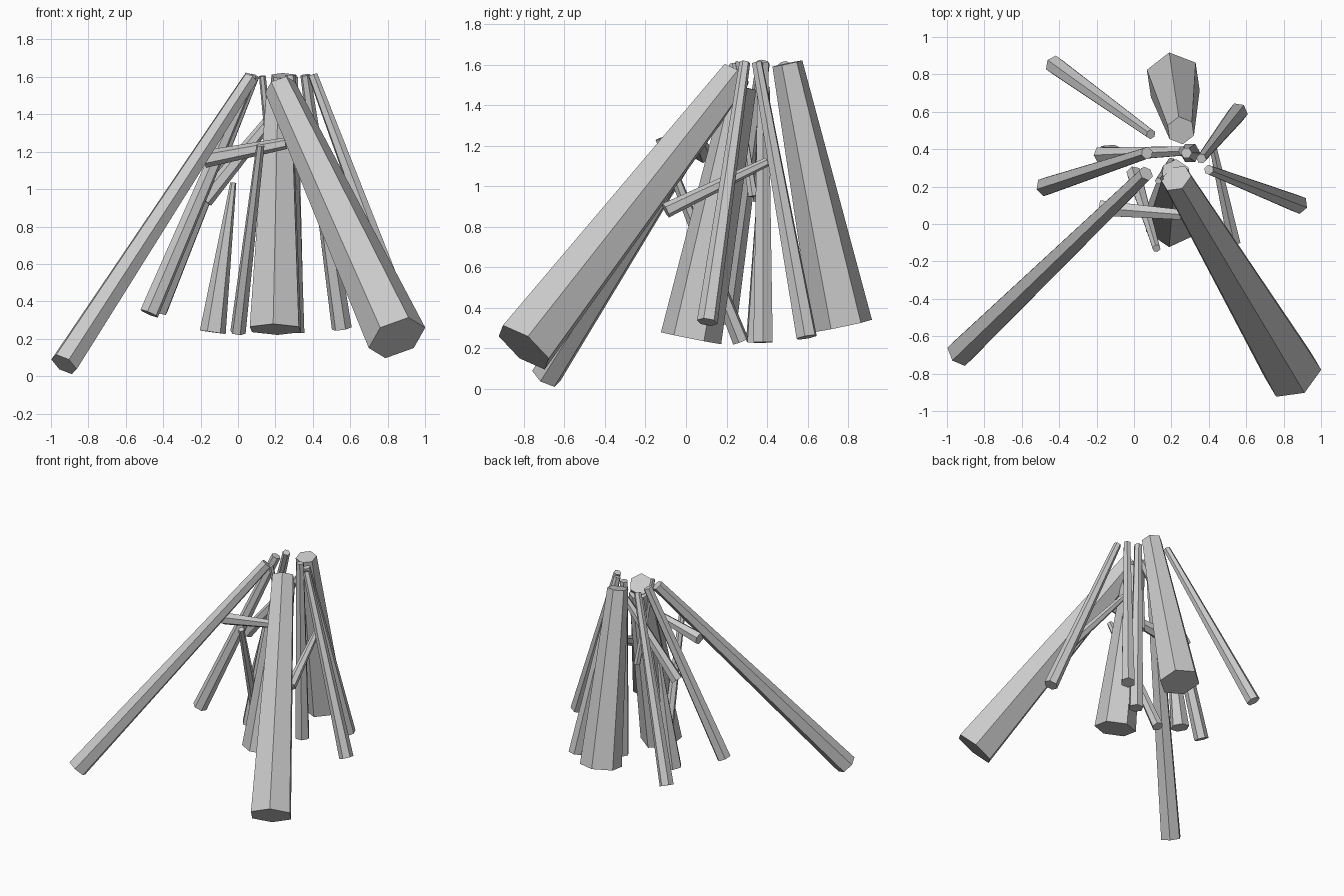
import bpy
from mathutils import Vector


def log(name, bottom, top, r_bottom, r_top):
    """Tapered six-sided log between two points."""
    a, b = Vector(bottom), Vector(top)
    axis = b - a
    bpy.ops.mesh.primitive_cone_add(vertices=6, radius1=r_bottom, radius2=r_top,
                                    depth=axis.length, location=(a + b) / 2)
    ob = bpy.context.object
    ob.name = name
    ob.rotation_euler = axis.to_track_quat('Z', 'Y').to_euler()
    return ob


# Thick logs
log("thick_log_front", (0.85, -0.80, 0.205), (0.225, 0.245, 1.545), 0.162, 0.086)
log("thick_log_back", (0.21, 0.77, 0.31), (0.25, 0.50, 1.605), 0.152, 0.076)
log("thick_log_middle", (0.20, 0.025, 0.25), (0.22, 0.27, 1.49), 0.152, 0.078)

# Long leaning log
log("long_log_left", (-0.93, -0.69, 0.063), (0.065, 0.27, 1.59), 0.078, 0.042)

# Thin sticks leaning to the peak
log("stick_left", (-0.475, 0.20, 0.335), (0.07, 0.38, 1.61), 0.053, 0.034)
log("stick_back_left", (-0.425, 0.85, 0.35), (0.09, 0.48, 1.605), 0.052, 0.027)
log("stick_back_right", (0.555, 0.595, 0.255), (0.36, 0.35, 1.61), 0.054, 0.027)
log("stick_right", (0.88, 0.105, 0.33), (0.40, 0.29, 1.61), 0.052, 0.027)
log("stick_upright", (0.30, 0.38, 0.23), (0.28, 0.38, 1.61), 0.055, 0.03)
log("stick_inner", (0.20, 0.33, 0.95), (0.13, 0.23, 1.605), 0.025, 0.018)

# Short kindling sticks and cross pieces
log("short_stick_left", (-0.135, 0.36, 0.235), (-0.025, 0.37, 1.035), 0.07, 0.016)
log("short_stick_front", (0.0, 0.27, 0.235), (0.12, -0.13, 1.235), 0.042, 0.022)
log("cross_stick_front", (-0.18, 0.085, 1.16), (0.255, 0.05, 1.245), 0.047, 0.031)
log("cross_stick_back", (-0.18, 0.37, 0.94), (0.26, 0.39, 1.48), 0.046, 0.028)
log("cross_stick_right", (0.535, -0.10, 0.88), (0.425, 0.40, 1.12), 0.038, 0.022)
